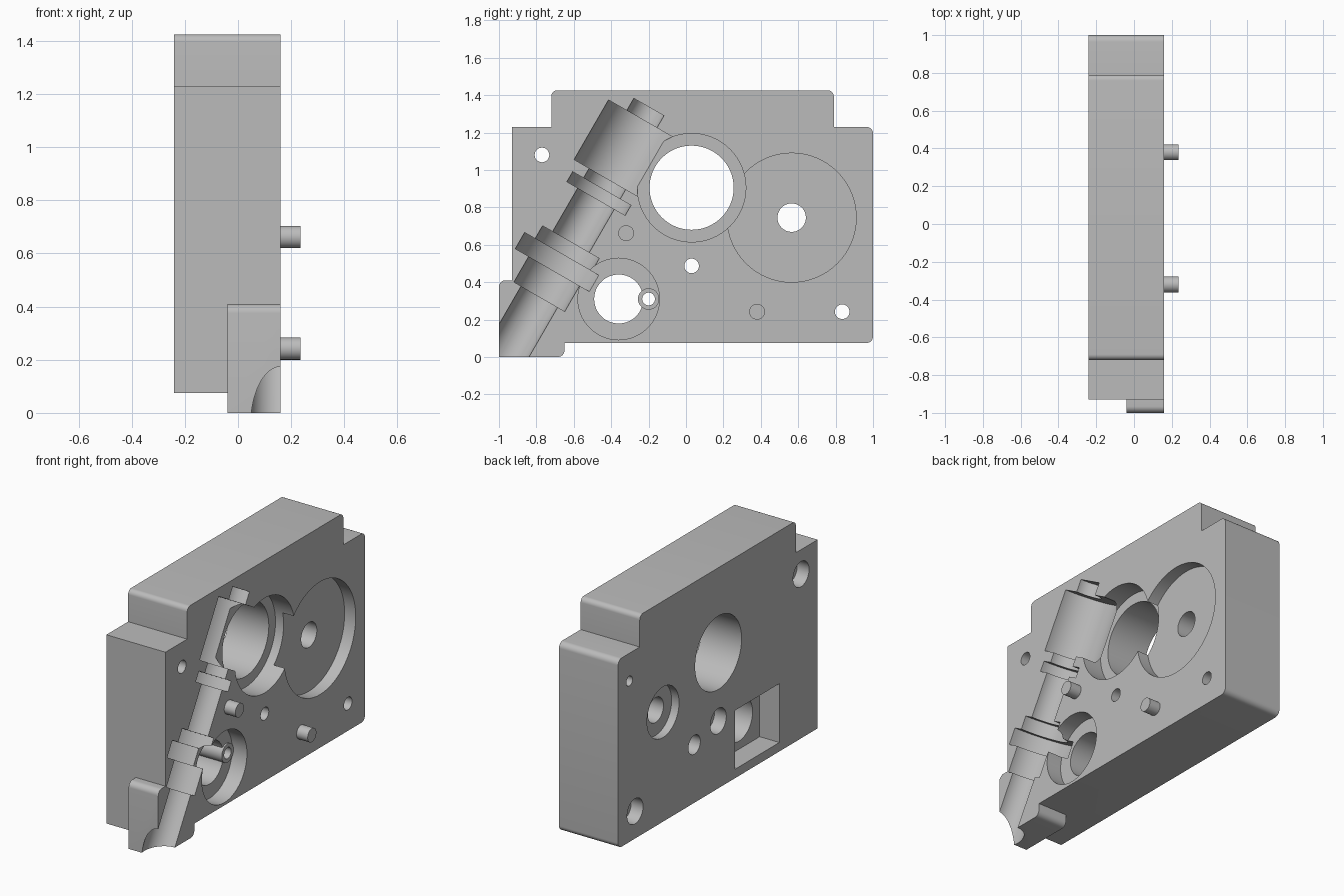
import bpy, bmesh
from math import pi, sin, cos, radians
from mathutils import Matrix, Vector

if "Cube" in bpy.data.objects:
    bpy.data.objects.remove(bpy.data.objects["Cube"])

FACE, BACK = 0.16, -0.24      # x of the machined face and of the rear face

grey = bpy.data.materials.new("machined grey")
grey.use_nodes = True
grey.diffuse_color = (0.5, 0.5, 0.5, 1)
grey.node_tree.nodes["Principled BSDF"].inputs["Base Color"].default_value = (0.5, 0.5, 0.5, 1)


def finish(name, bm, matrix=Matrix()):
    bmesh.ops.recalc_face_normals(bm, faces=bm.faces)
    bm.transform(matrix)
    mesh = bpy.data.meshes.new(name)
    bm.to_mesh(mesh)
    bm.free()
    mesh.materials.append(grey)
    obj = bpy.data.objects.new(name, mesh)
    bpy.context.collection.objects.link(obj)
    return obj


def plate(name, corners, x0, x1):
    """Prism along x from (y, z, corner radius) points."""
    bm = bmesh.new()
    outline = []
    for i, (y, z, r) in enumerate(corners):
        p = Vector((y, z))
        a = (Vector(corners[i - 1][:2]) - p).normalized()
        b = (Vector(corners[(i + 1) % len(corners)][:2]) - p).normalized()
        if r == 0:
            outline.append(p)
            continue
        centre = p + (a + b) * r
        for k in range(9):
            t = k / 8 * pi / 2
            outline.append(centre - b * r * cos(t) - a * r * sin(t))
    base = bm.faces.new([bm.verts.new((x0, p.x, p.y)) for p in outline])
    ext = bmesh.ops.extrude_face_region(bm, geom=[base])
    moved = [v for v in ext["geom"] if isinstance(v, bmesh.types.BMVert)]
    bmesh.ops.translate(bm, verts=moved, vec=(x1 - x0, 0, 0))
    return finish(name, bm)


def lathe(name, profile, matrix, sides=64):
    """Solid of revolution about local z from (height, radius) points."""
    bm = bmesh.new()
    rings = [[bm.verts.new((r * cos(2 * pi * k / sides), r * sin(2 * pi * k / sides), h))
              for k in range(sides)] for h, r in profile]
    for lo, hi in zip(rings, rings[1:]):
        for k in range(sides):
            n = (k + 1) % sides
            bm.faces.new((lo[k], lo[n], hi[n], hi[k]))
    bm.faces.new(rings[0])
    bm.faces.new(rings[-1])
    return finish(name, bm, matrix)


def rod(name, y, z, r, x0, x1, sides=64):
    turn = Matrix.Translation((0, y, z)) @ Matrix.Rotation(pi / 2, 4, 'Y')
    return lathe(name, [(x0, r), (x1, r)], turn, sides)


def combine(target, tool, operation='DIFFERENCE'):
    mod = target.modifiers.new(tool.name, 'BOOLEAN')
    mod.operation, mod.solver, mod.object = operation, 'EXACT', tool
    bpy.context.view_layer.objects.active = target
    bpy.ops.object.modifier_apply(modifier=mod.name)
    bpy.data.objects.remove(tool)


# Housing block with stepped top, and the corner lug
block = plate("housing_block", [
    (-0.93, 0.075, 0), (1, 0.075, 0.035), (1, 1.23, 0.035), (0.79, 1.23, 0),
    (0.79, 1.425, 0.03), (-0.72, 1.425, 0.03), (-0.72, 1.23, 0), (-0.93, 1.23, 0)], BACK, FACE)
lug = plate("lug", [(-1, 0, 0), (-0.65, 0, 0.035), (-0.65, 0.41, 0), (-1, 0.41, 0.035)], -0.04, FACE)
combine(block, lug, 'UNION')

# Slanted stepped shaft channel, half sunk in the face
steps = [(-0.3, 0.113), (0.372, 0.157), (0.53, 0.24), (0.63, 0.175), (0.709, 0.113),
         (0.978, 0.18), (1.04, 0.113), (1.1, 0.206), (1.468, 0.093), (1.543, 0)]
profile = []
for (s, r), (end, _) in zip(steps, steps[1:]):
    profile += [(s, r), (end, r)]
slant = Matrix.Translation((FACE, -0.97, 0)) @ Matrix.Rotation(radians(-30), 4, 'X')
combine(block, lathe("shaft_channel", profile, slant))

# Rear rectangular pocket
combine(block, plate("rear_pocket", [(-0.56, 0.13, 0), (-0.13, 0.13, 0),
                                     (-0.13, 0.49, 0), (-0.56, 0.49, 0)], -0.4, -0.107))


def front_bore(y, z, r, depth):
    combine(block, rod("front_bore", y, z, r, FACE - depth, 0.4))


def rear_bore(y, z, r, depth):
    combine(block, rod("rear_bore", y, z, r, -0.4, BACK + depth))


def through(y, z, r):
    combine(block, rod("through_hole", y, z, r, -0.5, 0.5))


# Main bore, gear recess and lower bore
front_bore(0.03, 0.905, 0.29, 0.13)
through(0.03, 0.905, 0.225)
front_bore(0.565, 0.745, 0.345, 0.075)
rear_bore(0.565, 0.745, 0.155, 0.05)
through(0.565, 0.745, 0.076)
front_bore(-0.36, 0.31, 0.218, 0.1)
through(-0.36, 0.31, 0.131)

# Small tube standing at the edge of the lower bore
combine(block, rod("tube_boss", -0.2, 0.31, 0.057, -0.1, 0.07), 'UNION')
through(-0.2, 0.31, 0.034)

# Counterbored bolt holes
for y, z in [(-0.77, 1.08), (0.03, 0.487), (0.835, 0.242)]:
    rear_bore(y, z, 0.077, 0.08)
    through(y, z, 0.039)

# Blind rear holes
rear_bore(0.89, 1.06, 0.03, 0.15)
rear_bore(0.262, 0.43, 0.058, 0.15)

# Locating pins
pins = [rod("locating_pin", y, z, 0.042, 0.1, 0.235, 48)
        for y, z in [(-0.32, 0.662), (0.38, 0.242)]]

for obj in [block] + pins:
    bpy.ops.object.select_all(action='DESELECT')
    obj.select_set(True)
    bpy.context.view_layer.objects.active = obj
    bpy.ops.object.shade_smooth_by_angle(angle=radians(30))
